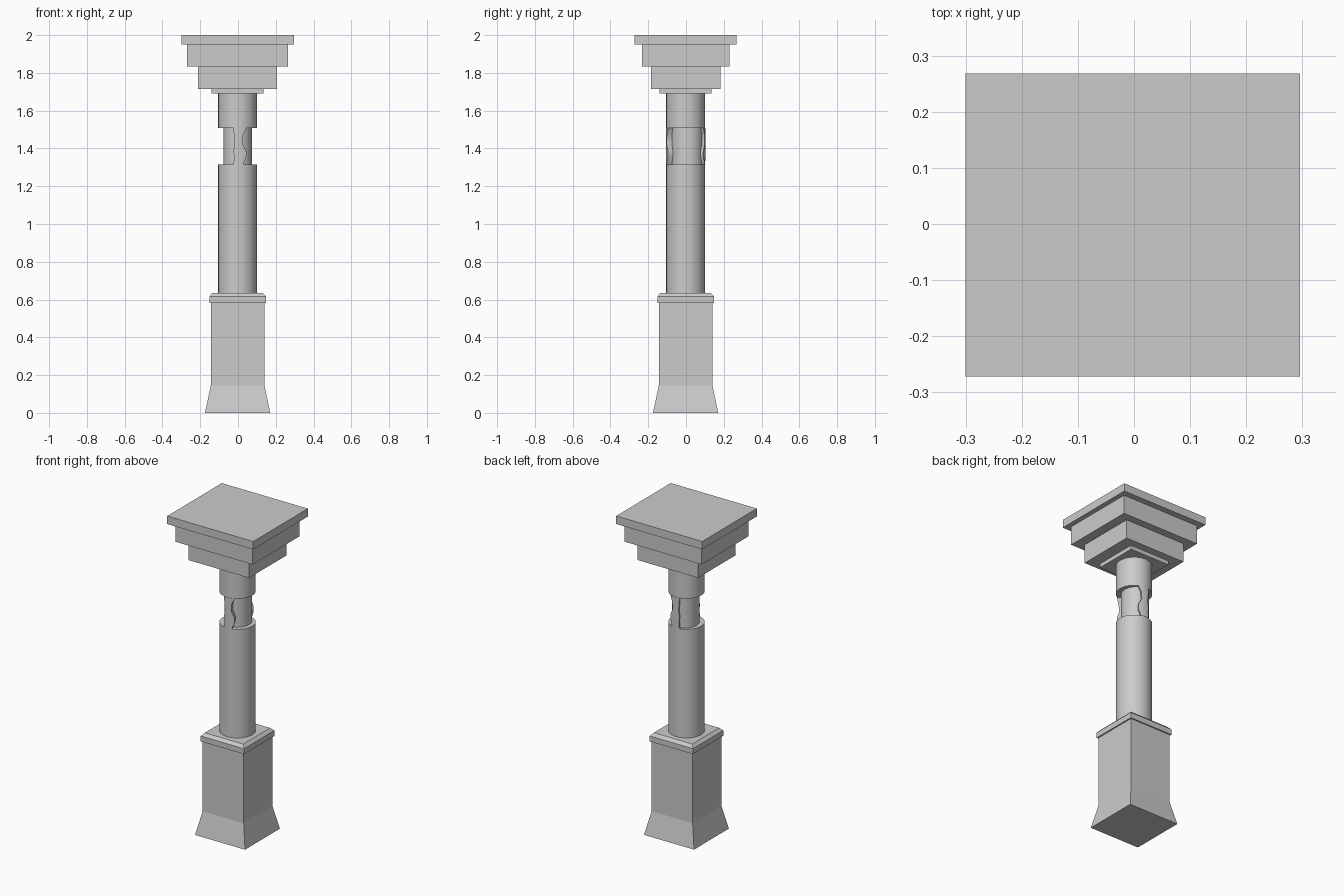
import bpy, bmesh, math

if "Cube" in bpy.data.objects:
    bpy.data.objects.remove(bpy.data.objects["Cube"])

CX = -0.002  # slight shared offset of the whole pillar


def finish(name, bm, smooth=False):
    bmesh.ops.recalc_face_normals(bm, faces=bm.faces)
    me = bpy.data.meshes.new(name)
    bm.to_mesh(me)
    bm.free()
    ob = bpy.data.objects.new(name, me)
    bpy.context.collection.objects.link(ob)
    if smooth:
        bpy.ops.object.select_all(action='DESELECT')
        ob.select_set(True)
        bpy.context.view_layer.objects.active = ob
        bpy.ops.object.shade_smooth_by_angle(angle=math.radians(30))
    return ob


def loft(name, rings, smooth=False):
    """Skin a closed solid through a stack of equal-length rings."""
    bm = bmesh.new()
    loops = [[bm.verts.new(p) for p in ring] for ring in rings]
    n = len(loops[0])
    for a, b in zip(loops, loops[1:]):
        for i in range(n):
            j = (i + 1) % n
            bm.faces.new((a[i], a[j], b[j], b[i]))
    bm.faces.new(loops[0][::-1])
    bm.faces.new(loops[-1])
    return finish(name, bm, smooth)


def rect(hx, hy, z, cy=CX):
    return [(CX + sx * hx, cy + sy * hy, z)
            for sx, sy in ((-1, -1), (1, -1), (1, 1), (-1, 1))]


def oval(rx, ry, z, cy=CX, n=32):
    return [(CX + rx * math.cos(2 * math.pi * i / n),
             cy + ry * math.sin(2 * math.pi * i / n), z) for i in range(n)]


def block(name, hx, hy, z0, z1):
    return loft(name, [rect(hx, hy, z0), rect(hx, hy, z1)])


# Pedestal: flared foot, straight block and chamfered cap
loft("pedestal", [rect(h, h, z) for h, z in ((0.173, 0), (0.142, 0.145), (0.142, 0.583))])
loft("pedestal_cap", [rect(h, h, z) for h, z in ((0.15, 0.583), (0.15, 0.617), (0.133, 0.635))])

# Round shaft, interrupted by a recessed neck
Z0, Z1 = 1.315, 1.507
for name, a, b in (("lower_shaft", 0.635, Z0), ("upper_shaft", Z1, 1.69)):
    loft(name, [oval(0.103, 0.103, a), oval(0.103, 0.103, b)], True)
loft("neck_core", [oval(0.076, 0.084, z, 0.006) for z in (Z0, Z1)], True)


# Raised wavy strips left on the front and back of the neck
def strip(name, side):
    rows = ((0.0, -0.022, 0.030), (0.22, -0.018, 0.046), (0.36, -0.022, 0.046),
            (0.58, -0.016, 0.026), (0.82, -0.020, 0.030), (1.0, -0.022, 0.046))
    rings = []
    for t, xl, xr in rows:
        a0, a1 = math.asin(xl / 0.104), math.asin(xr / 0.104)
        angles = [a0 + (a1 - a0) * k / 6 for k in range(7)]
        path = [(0.104, a) for a in angles] + [(0.07, a) for a in angles[::-1]]
        rings.append([(CX + r * math.sin(a), CX + side * r * math.cos(a),
                       Z0 + (Z1 - Z0) * t) for r, a in path])
    loft(name, rings, True)


strip("front_strip", -1)
strip("back_strip", 1)

# Stepped capital
block("capital_collar", 0.137, 0.137, 1.69, 1.715)
block("capital_lower_step", 0.209, 0.184, 1.715, 1.833)
block("capital_upper_step", 0.268, 0.232, 1.833, 1.95)
block("capital_slab", 0.298, 0.27, 1.95, 2.0)
